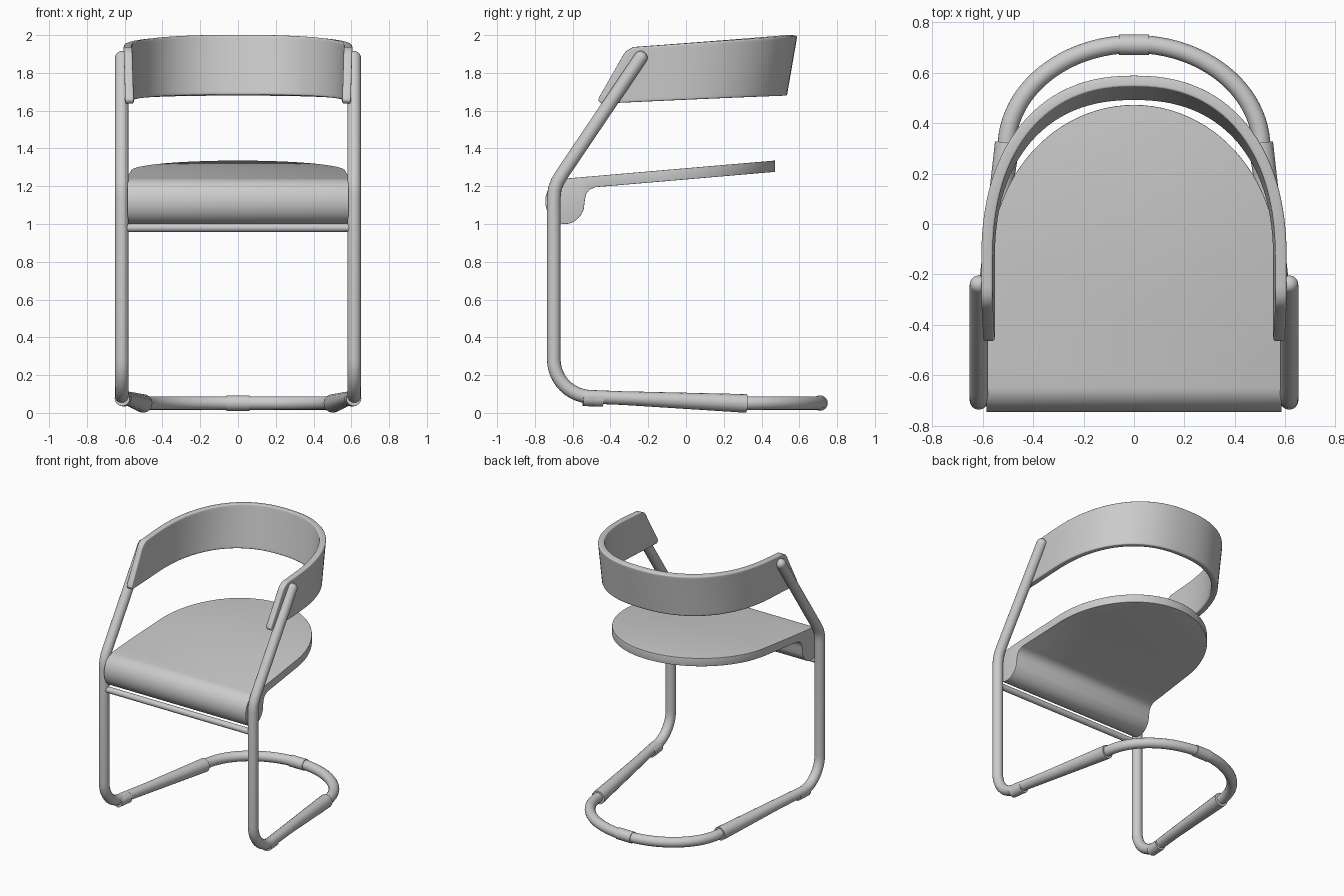
import bpy, bmesh
from math import sin, cos, pi, radians

if "Cube" in bpy.data.objects:
    bpy.data.objects.remove(bpy.data.objects["Cube"], do_unlink=True)

GREY = (0.6, 0.6, 0.6, 1)
mat = bpy.data.materials.new("plain grey")
mat.use_nodes = True
mat.diffuse_color = GREY
mat.node_tree.nodes["Principled BSDF"].inputs["Base Color"].default_value = GREY


def activate(ob):
    bpy.ops.object.select_all(action='DESELECT')
    ob.select_set(True)
    bpy.context.view_layer.objects.active = ob


def finish(ob, angle=40):
    """Apply modifiers, then shade smooth with sharp edges kept."""
    activate(ob)
    bpy.ops.object.convert(target='MESH')
    ob.data.materials.clear()
    ob.data.materials.append(mat)
    bpy.ops.object.shade_smooth_by_angle(angle=radians(angle))


def tube(name, pts, radius, radii=None):
    """Round tube along a path, optionally with a radius factor per point."""
    cu = bpy.data.curves.new(name, 'CURVE')
    cu.dimensions = '3D'
    cu.bevel_depth = radius
    cu.bevel_resolution = 6
    cu.use_fill_caps = True
    sp = cu.splines.new('POLY')
    sp.points.add(len(pts) - 1)
    for i, p in enumerate(pts):
        sp.points[i].co = (*p, 1)
        sp.points[i].radius = radii[i] if radii else 1
    ob = bpy.data.objects.new(name, cu)
    bpy.context.collection.objects.link(ob)
    finish(ob)
    return ob


def mesh_object(name, bm):
    me = bpy.data.meshes.new(name)
    bm.to_mesh(me)
    bm.free()
    ob = bpy.data.objects.new(name, me)
    bpy.context.collection.objects.link(ob)
    return ob


def prism(name, outline, direction):
    """Closed prism from a list of 3D outline points."""
    bm = bmesh.new()
    face = bm.faces.new([bm.verts.new(p) for p in outline])
    out = bmesh.ops.extrude_face_region(bm, geom=[face])
    moved = [g for g in out["geom"] if isinstance(g, bmesh.types.BMVert)]
    bmesh.ops.translate(bm, verts=moved, vec=direction)
    bmesh.ops.recalc_face_normals(bm, faces=bm.faces)
    return mesh_object(name, bm)


def bevel(ob, width):
    m = ob.modifiers.new("Soft edges", 'BEVEL')
    m.width = width
    m.segments = 3
    m.limit_method = 'ANGLE'
    m.angle_limit = radians(50)


# Tubular frame: one continuous bent tube, mirrored left to right
X = 0.615
half = [(X, -0.24, 1.88), (X, -0.65, 1.273), (X, -0.68, 1.225),
        (X, -0.695, 1.185), (X, -0.70, 1.14)]
for i in range(13):
    a = pi + pi / 2 * i / 12
    half.append((X, -0.50 + 0.2 * cos(a), 0.285 + 0.2 * sin(a)))
for i in range(25):
    a = pi / 2 * i / 24
    half.append((0.505 * cos(a), 0.30 + 0.413 * sin(a), 0.052))
tube("frame_tube", half + [(-x, y, z) for x, y, z in half[-2::-1]], 0.036)

for side, s in (("left", 1), ("right", -1)):
    # Rounded tip of the upright
    bpy.ops.mesh.primitive_uv_sphere_add(segments=24, ring_count=12, radius=0.036,
                                         location=(s * X, -0.24, 1.88))
    tip = bpy.context.object
    tip.name = side + "_tube_tip"
    finish(tip)
    # Tapered floor sleeve along the base rail
    tube(side + "_floor_sleeve", [(s * 0.603, -0.44, 0.083), (s * 0.502, 0.32, 0.05)],
         0.034, [1, 1.45])
    # Front foot collar
    tube(side + "_foot_collar", [(s * 0.613, -0.545, 0.076), (s * 0.603, -0.44, 0.073)], 0.04)

# Collar at the back of the base and the bar under the seat
tube("back_collar", [(-0.06, 0.71, 0.052), (0.06, 0.71, 0.052)], 0.041)
tube("cross_bar", [(-0.6, -0.70, 0.98), (0.6, -0.70, 0.98)], 0.022)

# Seat: side profile with a rolled front, cut to a rounded plan
profile = [(0.6, 1.347)]
for i in range(29):
    a = radians(95 + 245 * i / 28)
    profile.append((-0.64 + 0.105 * cos(a), 1.12 + 0.12 * sin(a)))
profile += [(-0.535, 1.13), (-0.528, 1.16), (-0.51, 1.182), (-0.48, 1.195), (0.6, 1.287)]
seat = prism("seat", [(-0.7, y, z) for y, z in profile], (1.4, 0, 0))

plan = [(0.585, -0.9), (0.585, -0.55), (0.58, -0.4)]
for i in range(49):
    a = pi * i / 48
    plan.append((0.567 * cos(a), -0.15 + 0.622 * sin(a)))
plan += [(-0.58, -0.4), (-0.585, -0.55), (-0.585, -0.9)]
cutter = prism("seat_cutter", [(x, y, 0.8) for x, y in plan], (0, 0, 0.8))
cut = seat.modifiers.new("Plan", 'BOOLEAN')
cut.operation = 'INTERSECT'
cut.solver = 'EXACT'
cut.object = cutter
bevel(seat, 0.01)
finish(seat)
bpy.data.objects.remove(cutter, do_unlink=True)

# Backrest: leaning U-shaped band with slanted, rounded ends
ROWS, ARC, STRAIGHT = 16, 56, 4
bm = bmesh.new()
rows = []
for r in range(ROWS + 1):
    v = r / ROWS
    a, b, mid = 0.574 + 0.009 * v, 0.662 + 0.055 * v, -0.15
    corner = max(0, abs(2 * v - 1) - 0.8) / 0.2
    front = -0.48 + 0.17 * v + 0.03 * corner ** 2
    arm = [(a, front + (mid - front) * i / STRAIGHT) for i in range(STRAIGHT)]
    path = list(arm)
    for i in range(ARC + 1):
        t = pi * i / ARC
        c = cos(t)
        x = a * abs(c) ** 0.87 * (1 if c > 0 else -1)
        path.append((x, mid + b * max(0, sin(t)) ** 0.87))
    path += [(-x, y) for x, y in reversed(arm)]
    row = []
    for x, y in path:
        low = 1.64 + 0.043 * (y + 0.4) / 0.93
        high = 1.935 + 0.065 * (y + 0.3) / 0.88
        row.append(bm.verts.new((x, y, low + (high - low) * v)))
    rows.append(row)
for lower, upper in zip(rows, rows[1:]):
    for i in range(len(lower) - 1):
        bm.faces.new((lower[i], lower[i + 1], upper[i + 1], upper[i]))
backrest = mesh_object("backrest", bm)
shell = backrest.modifiers.new("Thickness", 'SOLIDIFY')
shell.thickness = 0.045
shell.offset = 0
bevel(backrest, 0.008)
finish(backrest)
